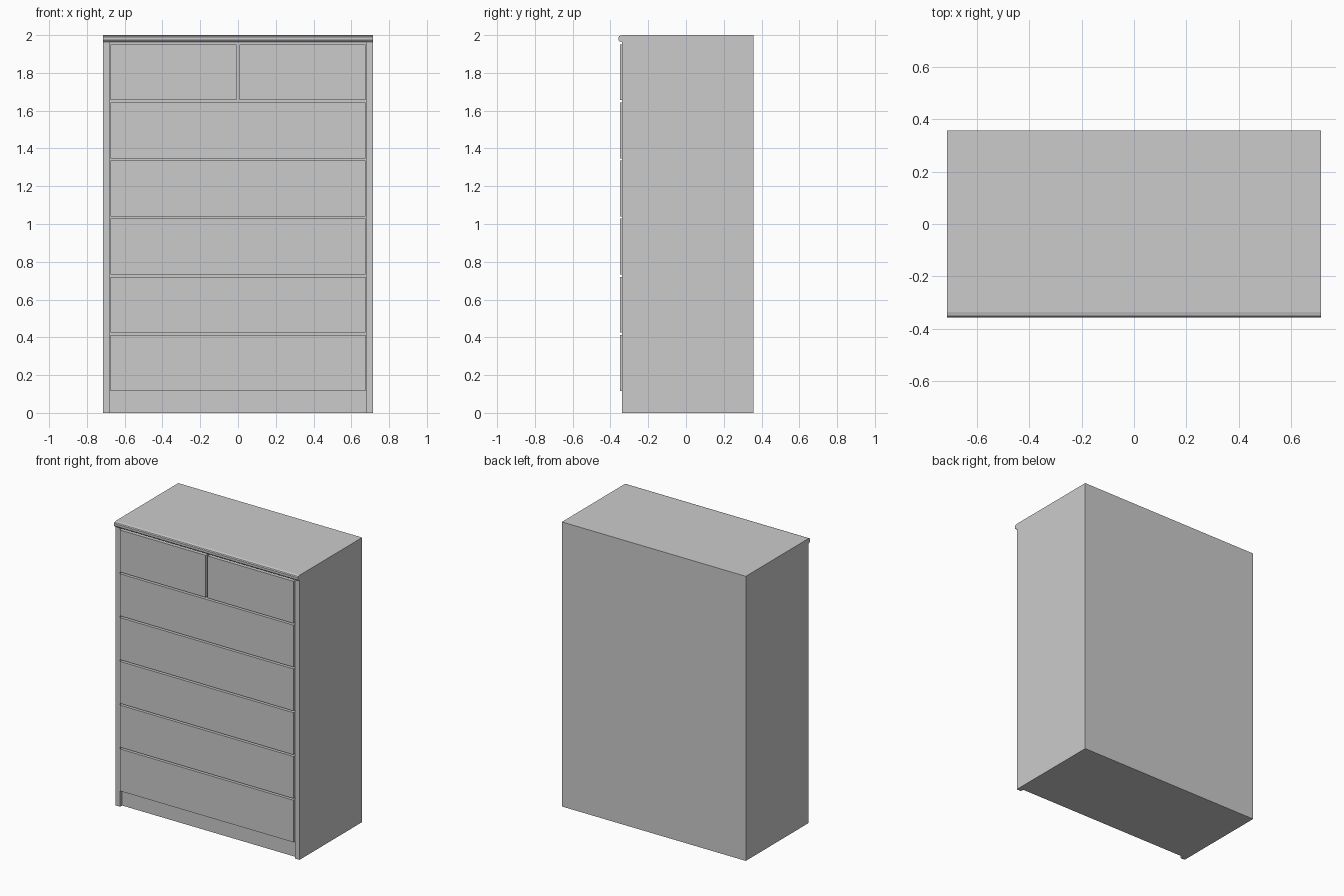
import bpy, bmesh

if "Cube" in bpy.data.objects:
    bpy.data.objects.remove(bpy.data.objects["Cube"])

W, D, H = 0.715, 0.357, 2.0      # half width, half depth, height
SIDE_FRONT = -0.338              # front edge of the side panels
INNER = 0.68                     # inner face of the side panels
CORE_FRONT = -0.315              # recessed carcass / plinth front


def extrude_x(name, x0, x1, profile):
    """Solid made from a (y, z) profile swept along x."""
    bm = bmesh.new()
    a = [bm.verts.new((x0, y, z)) for y, z in profile]
    b = [bm.verts.new((x1, y, z)) for y, z in profile]
    n = len(profile)
    bm.faces.new(a)
    bm.faces.new(b[::-1])
    for i in range(n):
        j = (i + 1) % n
        bm.faces.new((a[i], b[i], b[j], a[j]))
    bmesh.ops.recalc_face_normals(bm, faces=bm.faces)
    mesh = bpy.data.meshes.new(name)
    bm.to_mesh(mesh)
    bm.free()
    ob = bpy.data.objects.new(name, mesh)
    bpy.context.collection.objects.link(ob)
    return ob


def box_profile(y0, y1, z0, z1):
    return [(y0, z0), (y1, z0), (y1, z1), (y0, z1)]


# Carcass: core with plinth front, two side panels
TOP_Z = 1.963
extrude_x("carcass_core", -INNER, INNER, box_profile(CORE_FRONT, D, 0, TOP_Z))
for label, s in (("left", -1), ("right", 1)):
    extrude_x("side_panel_" + label, *sorted((s * INNER, s * W)),
              box_profile(SIDE_FRONT, D, 0, TOP_Z))

# Top board with eased front lip
extrude_x("top_board", -W, W, [
    (D, TOP_Z), (D, H), (-0.336, H), (-0.352, 1.996), (-D, 1.99),
    (-D, 1.974), (-0.352, 1.967), (-0.342, TOP_Z)])

# Drawer fronts: five wide rows, one split row on top
Z0, PITCH, GAP, EDGE = 0.117, 0.3077, 0.012, 0.675
FRONT = -0.349


def drawer(name, x0, x1, row):
    z = Z0 + row * PITCH
    top = z + PITCH - GAP
    extrude_x(name, x0, x1, [
        (FRONT, z), (CORE_FRONT, z), (CORE_FRONT, top), (FRONT, top)])


for row in range(5):
    drawer(f"wide_drawer_{row + 1}", -EDGE, EDGE, row)
drawer("small_drawer_left", -EDGE, -0.007, 5)
drawer("small_drawer_right", 0.007, EDGE, 5)
